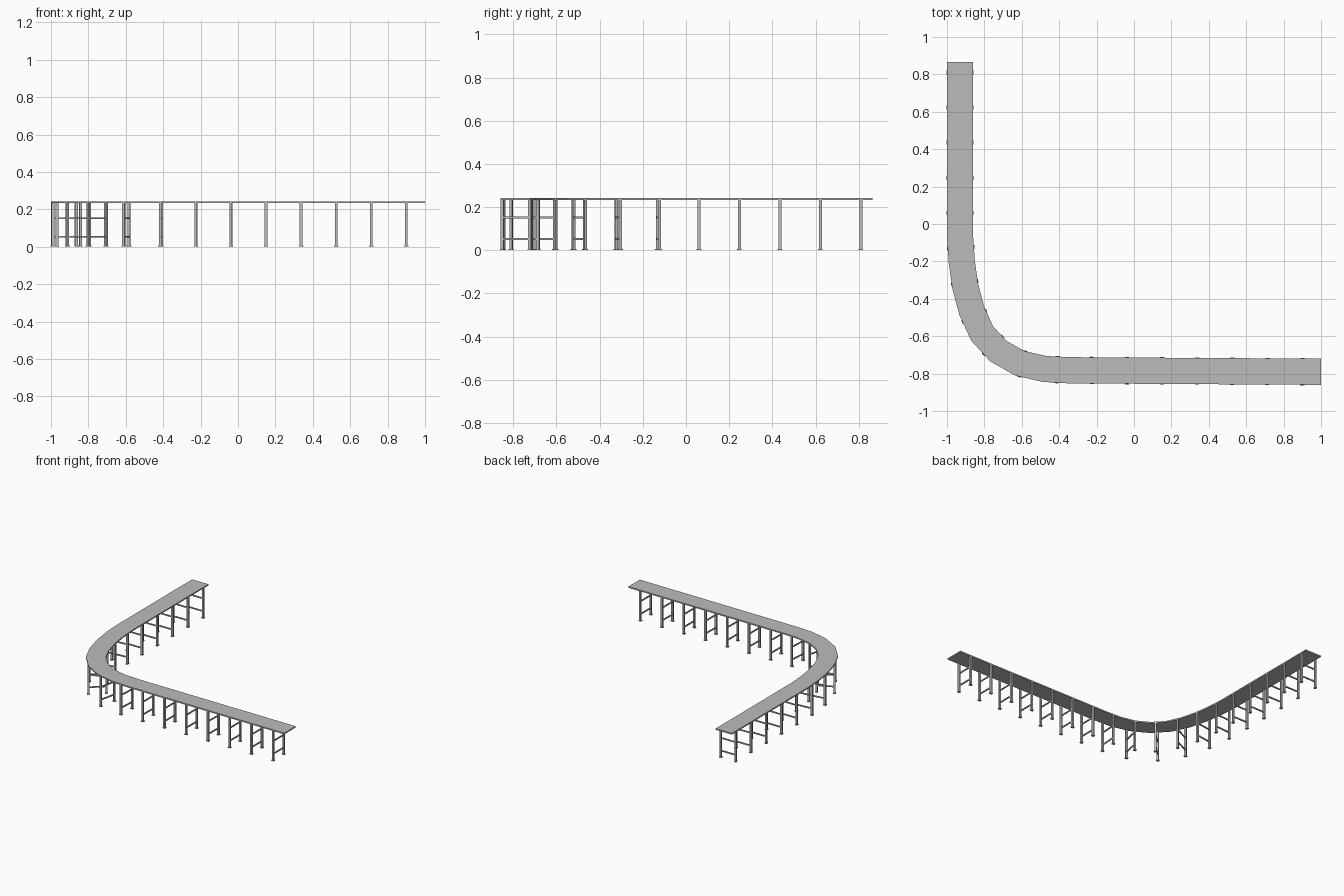
import bpy
import bmesh
from mathutils import Vector, Matrix

if "Cube" in bpy.data.objects:
    bpy.data.objects.remove(bpy.data.objects["Cube"])


def make_material(name, value):
    mat = bpy.data.materials.new(name)
    mat.use_nodes = True
    colour = (value, value, value, 1)
    mat.diffuse_color = colour
    mat.node_tree.nodes["Principled BSDF"].inputs["Base Color"].default_value = colour
    return mat


grey = make_material("steel grey", 0.5)

# Centre line of the track, from the left front end round the bend to the back
path = [Vector(p) for p in (
    (1, -0.79), (0.15, -0.785), (-0.35, -0.782), (-0.478, -0.775), (-0.61, -0.745),
    (-0.725, -0.68), (-0.812, -0.585), (-0.867, -0.465), (-0.903, -0.33),
    (-0.921, -0.2), (-0.93, -0.07), (-0.93, 0.33), (-0.93, 0.865))]
HALF = 0.07
TOP, BOTTOM = 0.243, 0.233


def add_object(name, bm):
    bmesh.ops.recalc_face_normals(bm, faces=bm.faces)
    mesh = bpy.data.meshes.new(name)
    bm.to_mesh(mesh)
    bm.free()
    mesh.materials.append(grey)
    obj = bpy.data.objects.new(name, mesh)
    bpy.context.collection.objects.link(obj)
    return obj


def side_vector(i):
    """Mitred sideways direction at a path point."""
    a = (path[i] - path[max(i - 1, 0)]).normalized()
    b = (path[min(i + 1, len(path) - 1)] - path[i]).normalized()
    t = (a + b).normalized()
    if i == 0:
        return Vector((0, 1))
    return Vector((t.y, -t.x))


# Track bed: a flat slab swept along the centre line
bm = bmesh.new()
rings = []
for i, p in enumerate(path):
    s = side_vector(i) * HALF
    rings.append([bm.verts.new((q.x, q.y, z)) for q, z in
                  ((p + s, TOP), (p - s, TOP), (p - s, BOTTOM), (p + s, BOTTOM))])
for r0, r1 in zip(rings, rings[1:]):
    for k in range(4):
        n = (k + 1) % 4
        bm.faces.new((r0[k], r0[n], r1[n], r1[k]))
bm.faces.new(rings[0])
bm.faces.new(rings[-1])
add_object("conveyor_bed", bm)


def point_at(distance):
    """Position and direction at a length along the path."""
    for a, b in zip(path, path[1:]):
        step = (b - a).length
        if distance <= step:
            return a.lerp(b, distance / step), (b - a).normalized()
        distance -= step
    return path[-1], (path[-1] - path[-2]).normalized()


def add_box(bm, size, centre):
    m = Matrix.Translation(centre) @ Matrix.Diagonal((*size, 1))
    bmesh.ops.create_cube(bm, size=1, matrix=m)


# One support trestle: two legs on foot plates, joined by two crossbars
bm = bmesh.new()
for side in (-1, 1):
    add_box(bm, (0.014, 0.014, BOTTOM), (0, side * 0.064, BOTTOM / 2))
    add_box(bm, (0.022, 0.018, 0.006), (0, side * 0.064, 0.003))
for z in (0.053, 0.152):
    add_box(bm, (0.008, 0.128, 0.009), (0, 0, z))
trestle = add_object("support_trestle", bm)

# Repeat the trestle evenly along the track
for i in range(18):
    obj = trestle if i == 0 else trestle.copy()
    if i:
        bpy.context.collection.objects.link(obj)
    obj.name = f"support_trestle_{i + 1}"
    p, t = point_at(0.1 + i * 0.1875)
    obj.matrix_world = Matrix((
        (t.x, -t.y, 0, p.x), (t.y, t.x, 0, p.y), (0, 0, 1, 0), (0, 0, 0, 1)))
